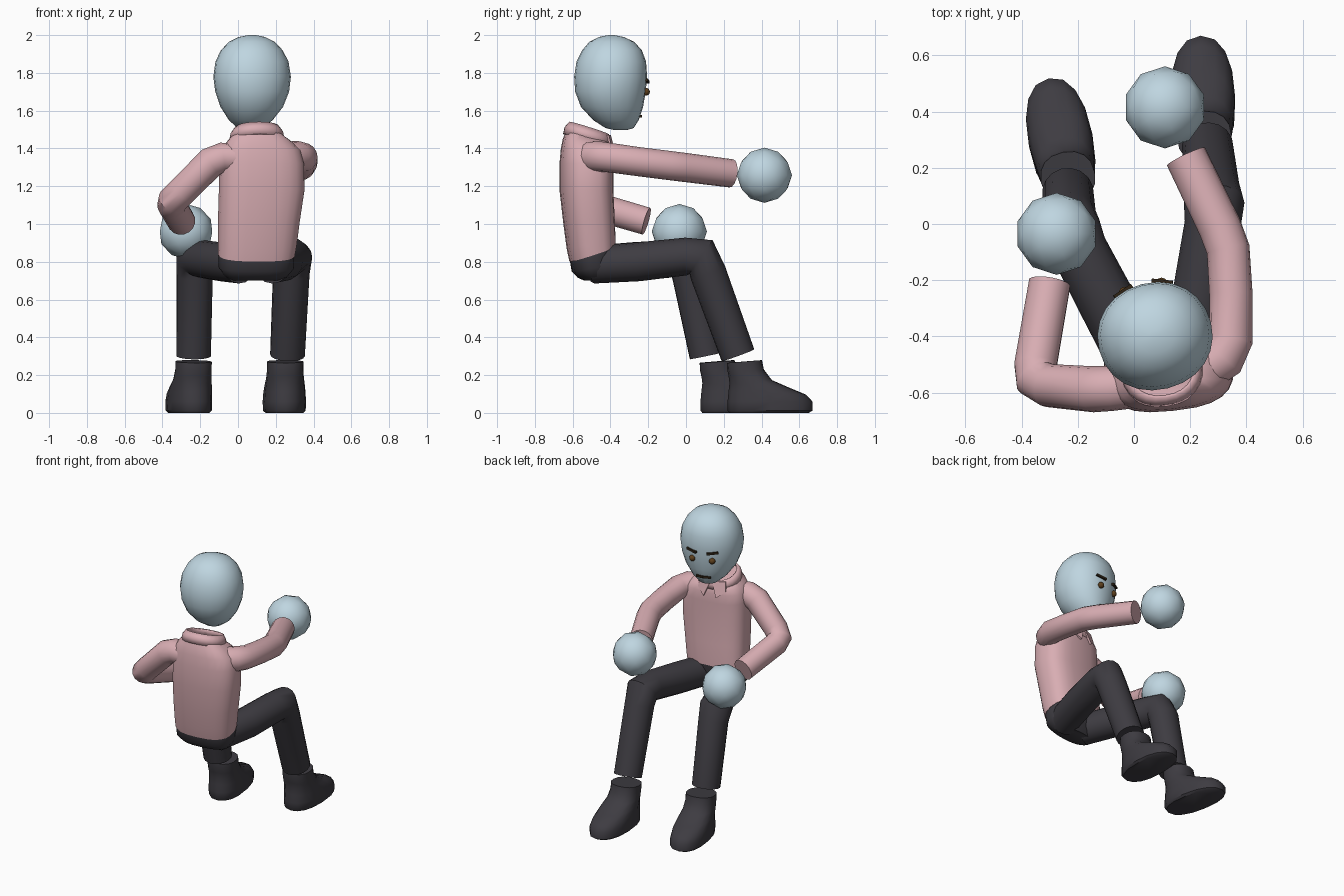
import bpy, bmesh, math
from mathutils import Vector

if "Cube" in bpy.data.objects:
    bpy.data.objects.remove(bpy.data.objects["Cube"])


def material(name, rgb):
    m = bpy.data.materials.new(name)
    m.diffuse_color = (*rgb, 1)
    m.use_nodes = True
    m.node_tree.nodes["Principled BSDF"].inputs["Base Color"].default_value = m.diffuse_color
    return m


SKIN = material("pale blue skin", (0.52, 0.67, 0.75))
SHIRT = material("pink shirt", (0.69, 0.42, 0.45))
DARK = material("charcoal cloth", (0.048, 0.045, 0.054))
BROWN = material("brown eyes", (0.11, 0.05, 0.012))
BROW = material("dark brown", (0.03, 0.018, 0.008))


def finish(name, bm, mat, loc=(0, 0, 0), yaw=0, angle=42):
    bmesh.ops.recalc_face_normals(bm, faces=bm.faces)
    me = bpy.data.meshes.new(name)
    bm.to_mesh(me)
    bm.free()
    me.materials.append(mat)
    ob = bpy.data.objects.new(name, me)
    bpy.context.collection.objects.link(ob)
    ob.location = loc
    ob.rotation_euler.z = math.radians(yaw)
    bpy.ops.object.select_all(action='DESELECT')
    ob.select_set(True)
    bpy.context.view_layer.objects.active = ob
    bpy.ops.object.shade_smooth_by_angle(angle=math.radians(angle))
    return ob


def skin_rings(bm, rings, caps=True):
    vs = [[bm.verts.new(p) for p in r] for r in rings]
    n = len(vs[0])
    for a, b in zip(vs, vs[1:]):
        for i in range(n):
            j = (i + 1) % n
            bm.faces.new((a[i], a[j], b[j], b[i]))
    if caps:
        bm.faces.new(vs[0])
        bm.faces.new(vs[-1])


def loft(name, mat, loc, yaw, sections, exp=2.0, n=24, caps=True):
    """Stack of superellipses (x, y, z, rx, ry, slope along y)."""
    rings = []
    for x, y, z, rx, ry, s in sections:
        ring = []
        for i in range(n):
            a = 2 * math.pi * i / n
            c, d = math.cos(a), math.sin(a)
            u = math.copysign(abs(c) ** (2 / exp), c) * rx
            v = math.copysign(abs(d) ** (2 / exp), d) * ry
            ring.append((x + u, y + v, z + v * s))
        rings.append(ring)
    bm = bmesh.new()
    skin_rings(bm, rings, caps)
    return finish(name, bm, mat, loc, yaw)


def limb(name, mat, path, n=16):
    """Tube along points (x, y, z, radius)."""
    pts = [Vector(p[:3]) for p in path]
    segs = [(b - a).normalized() for a, b in zip(pts, pts[1:])]
    tans = [segs[0]] + [(a + b).normalized() for a, b in zip(segs, segs[1:])] + [segs[-1]]
    side = tans[0].orthogonal().normalized()
    rings = []
    for k, (p, t) in enumerate(zip(pts, tans)):
        if k:
            side = tans[k - 1].rotation_difference(t) @ side
        up = t.cross(side)
        r = path[k][3]
        rings.append([p + r * (math.cos(2 * math.pi * i / n) * side + math.sin(2 * math.pi * i / n) * up)
                      for i in range(n)])
    bm = bmesh.new()
    skin_rings(bm, rings)
    return finish(name, bm, mat)


# Egg-shaped head, chin forward
profile = [(1.498, .035, -.38, -.31), (1.508, .065, -.425, -.275), (1.55, .115, -.49, -.25),
           (1.62, .165, -.555, -.228), (1.70, .195, -.585, -.215), (1.78, .205, -.59, -.208),
           (1.86, .193, -.578, -.213), (1.92, .163, -.548, -.235), (1.965, .12, -.51, -.275),
           (1.99, .07, -.46, -.33), (2.0, .02, -.41, -.38)]
HEAD, HEAD_YAW = Vector((.075, -.40, 0)), 14
loft("head", SKIN, HEAD, HEAD_YAW,
     [(0, (b + f) / 2 + .40, z, rx, (f - b) / 2, 0) for z, rx, b, f in profile], 2.1)


# Face details
def on_face(x, y, z):
    a = math.radians(HEAD_YAW)
    return HEAD + Vector((x * math.cos(a) - y * math.sin(a), x * math.sin(a) + y * math.cos(a), z))


def bar(name, x, y, z, width, turn, roll):
    bm = bmesh.new()
    bmesh.ops.create_cube(bm, size=1)
    for v in bm.verts:
        v.co = Vector((v.co.x * width, v.co.y * .025, v.co.z * .014))
    ob = finish(name, bm, BROW, on_face(x, y, z), HEAD_YAW + turn)
    ob.rotation_euler.y = math.radians(roll)


for s, label in ((-1, "left"), (1, "right")):
    bm = bmesh.new()
    bmesh.ops.create_icosphere(bm, subdivisions=2, radius=.021)
    finish(label + "_eye", bm, BROWN, on_face(s * .068, .177, 1.70))
    bar(label + "_eyebrow", s * .07, .178, 1.757, .075, -s * 20, -s * 8)
    bar(label + "_mouth_half", s * .023, .152, 1.57, .05, -s * 13, 0)

# Shirt body with sloping hem and shoulders
T = (.1, -.525, 0)
loft("shirt_body", SHIRT, T, 6, [
    (0, .03, .84, .205, .118, .33), (.005, .022, .90, .21, .125, .25), (.012, .01, 1.02, .218, .132, .1),
    (.025, -.005, 1.18, .228, .138, 0), (.025, -.005, 1.32, .225, .138, 0),
    (.02, -.002, 1.39, .21, .134, -.05), (.01, 0, 1.43, .175, .126, -.15),
    (0, .005, 1.465, .13, .112, -.28)], 2.7)

# Open turned collar with two points
collar = loft("collar", SHIRT, T, 8, [
    (0, .003, 1.445, .147, .128, -.25), (0, .005, 1.48, .14, .122, -.28),
    (0, .012, 1.508, .12, .105, -.32)], 2.2, caps=False)
sol = collar.modifiers.new("thickness", 'SOLIDIFY')
sol.thickness = .012
for s, label in ((-1, "left"), (1, "right")):
    bm = bmesh.new()
    shape = [(s * .005, .128, 1.47), (s * .09, .105, 1.47), (s * .10, .118, 1.41), (s * .045, .15, 1.365)]
    front = [bm.verts.new(p) for p in shape]
    back = [bm.verts.new((x, y - .015, z)) for x, y, z in shape]
    bm.faces.new(front)
    bm.faces.new(back)
    for i in range(4):
        j = (i + 1) % 4
        bm.faces.new((front[i], front[j], back[j], back[i]))
    finish(label + "_collar_point", bm, SHIRT, T, 8)

# Sleeves
limb("right_sleeve", SHIRT, [
    (.12, -.56, 1.345, .075), (.24, -.525, 1.355, .08), (.315, -.475, 1.358, .082),
    (.345, -.41, 1.352, .078), (.345, -.25, 1.33, .077), (.335, -.09, 1.31, .077),
    (.305, -.01, 1.30, .077), (.185, .24, 1.268, .075)])
limb("left_sleeve", SHIRT, [
    (.04, -.575, 1.345, .075), (-.08, -.585, 1.352, .08), (-.145, -.588, 1.325, .082),
    (-.30, -.575, 1.17, .078), (-.345, -.55, 1.125, .08), (-.35, -.50, 1.10, .077),
    (-.30, -.21, 1.015, .075)])

# Ball hands, floating off the sleeves
for label, loc in (("right", (.11, .415, 1.258)), ("left", (-.275, -.035, .96))):
    bm = bmesh.new()
    bmesh.ops.create_icosphere(bm, subdivisions=2, radius=.146)
    finish(label + "_hand", bm, SKIN, loc)

# Trouser seat and legs
loft("trouser_seat", DARK, T, 6, [
    (0, .05, .70, .12, .06, 0), (0, .04, .72, .165, .085, .05), (0, .032, .77, .20, .108, .2),
    (0, .03, .842, .203, .116, .33)], 2.6)
limb("right_trouser_leg", DARK, [
    (.18, -.49, .785, .10), (.24, -.25, .80, .103), (.28, .0, .828, .10), (.285, .08, .825, .108),
    (.282, .117, .74, .097), (.262, .275, .305, .092)])
limb("left_trouser_leg", DARK, [
    (.01, -.49, .785, .10), (-.09, -.29, .80, .103), (-.195, -.09, .815, .10), (-.225, -.015, .812, .106),
    (-.23, .022, .73, .097), (-.235, .11, .302, .092)])

# Boots: flat sole, long toe, round shaft
boot = [(0, .13, 0, .10, .21, 0), (0, .135, .012, .113, .225, 0), (0, .135, .06, .115, .225, 0),
        (0, .12, .105, .112, .205, -.04), (0, .08, .145, .107, .16, -.08), (0, .03, .185, .10, .115, -.1),
        (0, .005, .23, .096, .097, 0), (0, 0, .272, .097, .092, .08)]
loft("right_boot", DARK, (.25, .31, 0), 2, boot, 2.3, n=16)
loft("left_boot", DARK, (-.235, .165, 0), 11, boot, 2.3, n=16)
